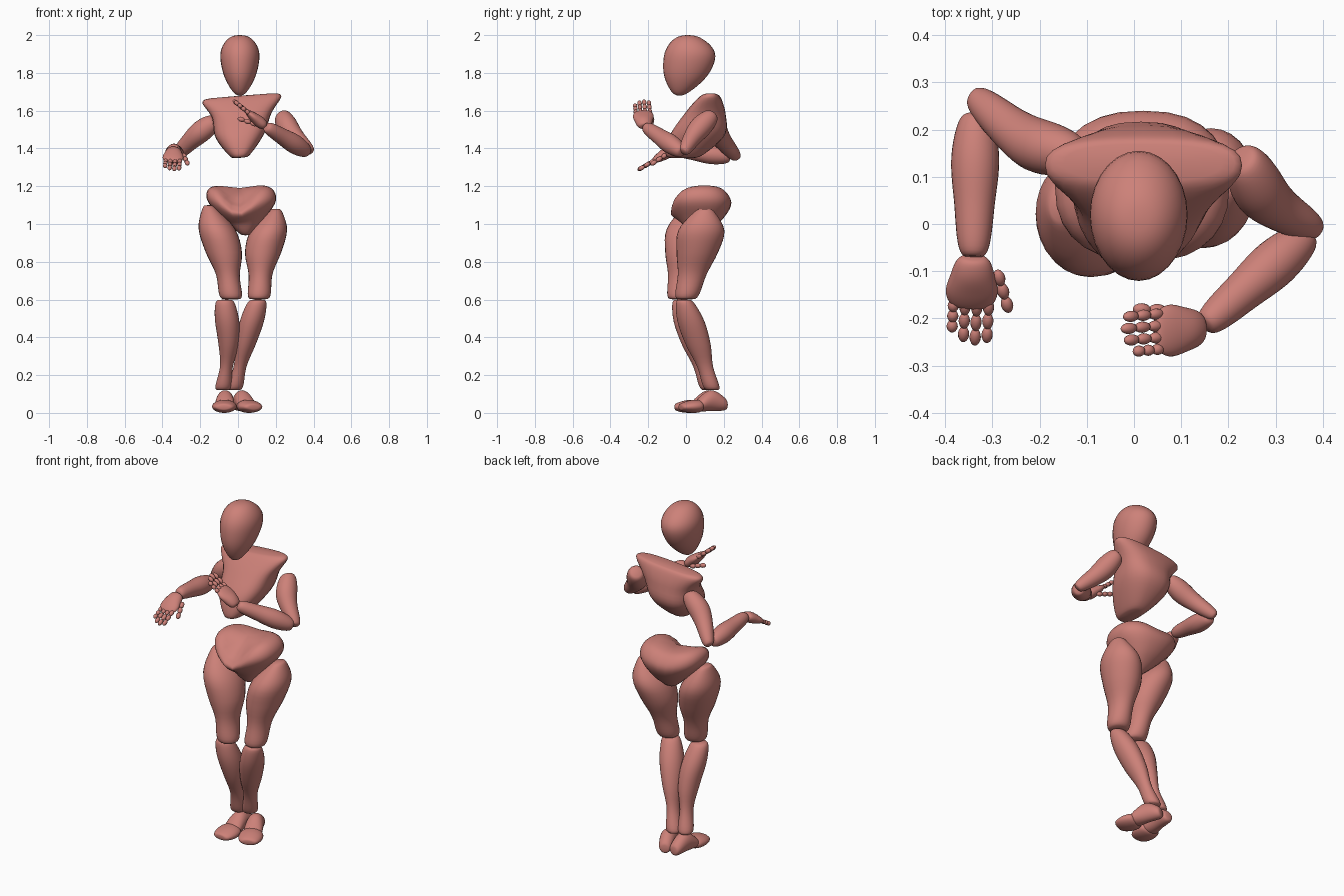
import bpy, bmesh, math
from mathutils import Vector, Matrix

if "Cube" in bpy.data.objects:
    bpy.data.objects.remove(bpy.data.objects["Cube"], do_unlink=True)

SIDES = 28
STEPS = 24
X_AXIS = Vector((1, 0, 0))
Y_AXIS = Vector((0, 1, 0))
Z_AXIS = Vector((0, 0, 1))
COLOUR = (.61, .22, .19, 1)

clay = bpy.data.materials.new("salmon_clay")
clay.use_nodes = True
clay.diffuse_color = COLOUR
clay.node_tree.nodes["Principled BSDF"].inputs["Base Color"].default_value = COLOUR


def finish(name, bm):
    bmesh.ops.recalc_face_normals(bm, faces=bm.faces)
    mesh = bpy.data.meshes.new(name)
    bm.to_mesh(mesh)
    bm.free()
    mesh.materials.append(clay)
    mesh.shade_smooth()
    part = bpy.data.objects.new(name, mesh)
    bpy.context.collection.objects.link(part)


def spline(values, t):
    """Smooth curve through evenly spaced numbers or vectors."""
    padded = [values[0] * 2 - values[1], *values, values[-1] * 2 - values[-2]]
    i = min(int(t * (len(values) - 1)), len(values) - 2)
    u = t * (len(values) - 1) - i
    before, start, end, after = padded[i:i + 4]
    tangent_in, tangent_out = (end - before) / 2, (after - start) / 2
    ease = u * u * (3 - 2 * u)
    return (start * (1 - ease) + end * ease
            + tangent_in * (u * (1 - u) ** 2) - tangent_out * (u * u * (1 - u)))


def form(name, path, widths, depths, side=X_AXIS, up=Y_AXIS,
         blunt=7, square=2, warp=None):
    """Oval or squarish sections along a path, rounded off at both ends."""
    path = [Vector(p) for p in path]
    bm = bmesh.new()
    loops = []

    def corner(v):
        return math.copysign(abs(v) ** (2 / square), v)

    for step in range(1, STEPS):
        t = (1 - math.cos(math.pi * step / STEPS)) / 2
        cap = (1 - abs(2 * t - 1) ** blunt) ** (1 / blunt)
        centre = spline(path, t)
        across = side * spline(widths, t) * cap
        deep = up * spline(depths, t) * cap
        angles = [math.tau * k / SIDES for k in range(SIDES)]
        loops.append([bm.verts.new(centre + across * corner(math.cos(a))
                                   + deep * corner(math.sin(a))) for a in angles])
    for lower, upper in zip(loops, loops[1:]):
        for k in range(SIDES):
            bm.faces.new((lower[k - 1], lower[k], upper[k], upper[k - 1]))
    for loop, point in ((loops[0], path[0]), (loops[-1], path[-1])):
        pole = bm.verts.new(point)
        for k in range(SIDES):
            bm.faces.new((loop[k - 1], loop[k], pole))
    if warp:
        for vert in bm.verts:
            vert.co = warp(vert.co)
    finish(name, bm)


def limb(name, path, widths, heights, side=None, blunt=5):
    """A form whose sections are square to its own axis."""
    axis = (Vector(path[-1]) - Vector(path[0])).normalized()
    side = side or axis.cross(Z_AXIS)
    side = (side - axis * side.dot(axis)).normalized()
    form(name, path, widths, heights, side, side.cross(axis), blunt)


# Head, narrowing to the chin
form("head", [(.01, -.035, 1.68), (.01, 0, 1.79), (.01, .02, 1.9), (.01, .01, 2)],
     [.055, .088, .106, .1], [.07, .12, .138, .115], blunt=2.5)

# Chest, leaning forward at the bottom, left shoulder a little higher
form("chest", [(.01, -.02, 1.35), (.01, .06, 1.47), (.02, .1, 1.58), (.02, .13, 1.68)],
     [.05, .13, .16, .235], [.1, .145, .11, .055],
     side=Vector((1, 0, .08)), blunt=8, square=2.5)


# Pelvis, with its rim dipping at the belly
def belly_dip(p):
    front = min(1, max(.2, (.1 - p.y) * 8))
    middle = math.exp(-(p.x * 11) ** 2)
    height = min(1, max(0, (p.z - 1) * 6))
    return p - Z_AXIS * front * middle * height / 10


form("pelvis", [(.04, .06, .94), (.03, .08, 1.03), (.02, .08, 1.12), (.01, .08, 1.21)],
     [.03, .11, .18, .185], [.05, .115, .16, .135], blunt=5, square=2.4, warp=belly_dip)


# Legs: both sides share their sections and differ in pose
def leg(name, hip, thigh, knee, knee_below, calf, ankle, heel, toe):
    form(name + "_thigh", [hip, thigh, knee],
         [.035, .096, .096, .062, .068], [.05, .122, .11, .075, .068])
    form(name + "_shin", [knee_below, calf, ankle],
         [.055, .064, .053, .034, .05], [.05, .072, .066, .042, .05])
    heel, toe = Vector(heel), Vector(toe)
    arch = heel.lerp(toe, 1 / 3) + Z_AXIS / 40
    ball = heel.lerp(toe, 2 / 3)
    limb(name + "_instep", [heel, arch, ball], [.035, .045, .055], [.035, .055, .03])
    limb(name + "_toes", [heel.lerp(toe, .55), toe], [.06, .065, .05], [.035, .033, .02])


leg("right", (-.155, .04, 1.1), (-.075, 0, .85), (-.035, -.04, .6),
    (-.07, -.03, .6), (-.05, .045, .36), (-.08, .12, .12),
    (-.065, .21, .045), (-.075, -.06, .03))
leg("left", (.2, .1, 1.08), (.133, .06, .85), (.11, 0, .6),
    (.105, -.01, .6), (.04, .065, .36), (-.02, .14, .12),
    (-.01, .215, .045), (.085, -.03, .03))


# Hands: a palm, four fingers and a thumb, all made of rounded joints
def finger(bm, start, end, radius):
    turn = (end - start).to_track_quat("Z", "Y").to_matrix().to_4x4()
    joint = (end - start) / 3
    size = Matrix.Diagonal((radius, radius, joint.length * .56, 1))
    for k in range(3):
        place = Matrix.Translation(start + joint * (k + .5))
        bmesh.ops.create_uvsphere(bm, u_segments=12, v_segments=8, radius=1,
                                  matrix=place @ turn @ size)


def hand(name, wrist, tip, inward, thumb_base, thumb_tip):
    wrist, tip = Vector(wrist), Vector(tip)
    knuckles = wrist.lerp(tip, .58)
    limb(name + "_palm", [wrist, knuckles],
         [.036, .046, .055, .048], [.025, .03, .024, .014], inward)
    bm = bmesh.new()
    for k, reach in enumerate((.85, .96, 1, .97)):
        spread = inward * (k - 1.5) / 40
        finger(bm, wrist.lerp(tip, .5) + spread, wrist.lerp(tip, reach) + spread, .012)
    finger(bm, Vector(thumb_base), Vector(thumb_tip), .013)
    finish(name + "_fingers", bm)


# Arms: upper arm and forearm overlap at the elbow
def arm(name, shoulder, bicep, elbow, elbow_below, wrist):
    upper, lower = [.048, .058, .046, .034], [.04, .051, .042, .035]
    limb(name + "_upper_arm", [Vector(shoulder), Vector(bicep), Vector(elbow)], upper, upper)
    limb(name + "_forearm", [Vector(elbow_below), Vector(wrist)], lower, lower)


arm("left", (.225, .14, 1.58), (.285, .05, 1.48), (.385, -.015, 1.38),
    (.37, -.02, 1.38), (.15, -.215, 1.515))
arm("right", (-.12, .14, 1.55), (-.23, .18, 1.46), (-.34, .27, 1.35),
    (-.335, .235, 1.355), (-.34, -.07, 1.395))
hand("left_hand", (.145, -.22, 1.515), (-.025, -.235, 1.655), Y_AXIS,
     (.1, -.185, 1.525), (0, -.18, 1.56))
hand("right_hand", (-.34, -.07, 1.395), (-.35, -.255, 1.285), X_AXIS,
     (-.29, -.1, 1.37), (-.265, -.185, 1.315))
